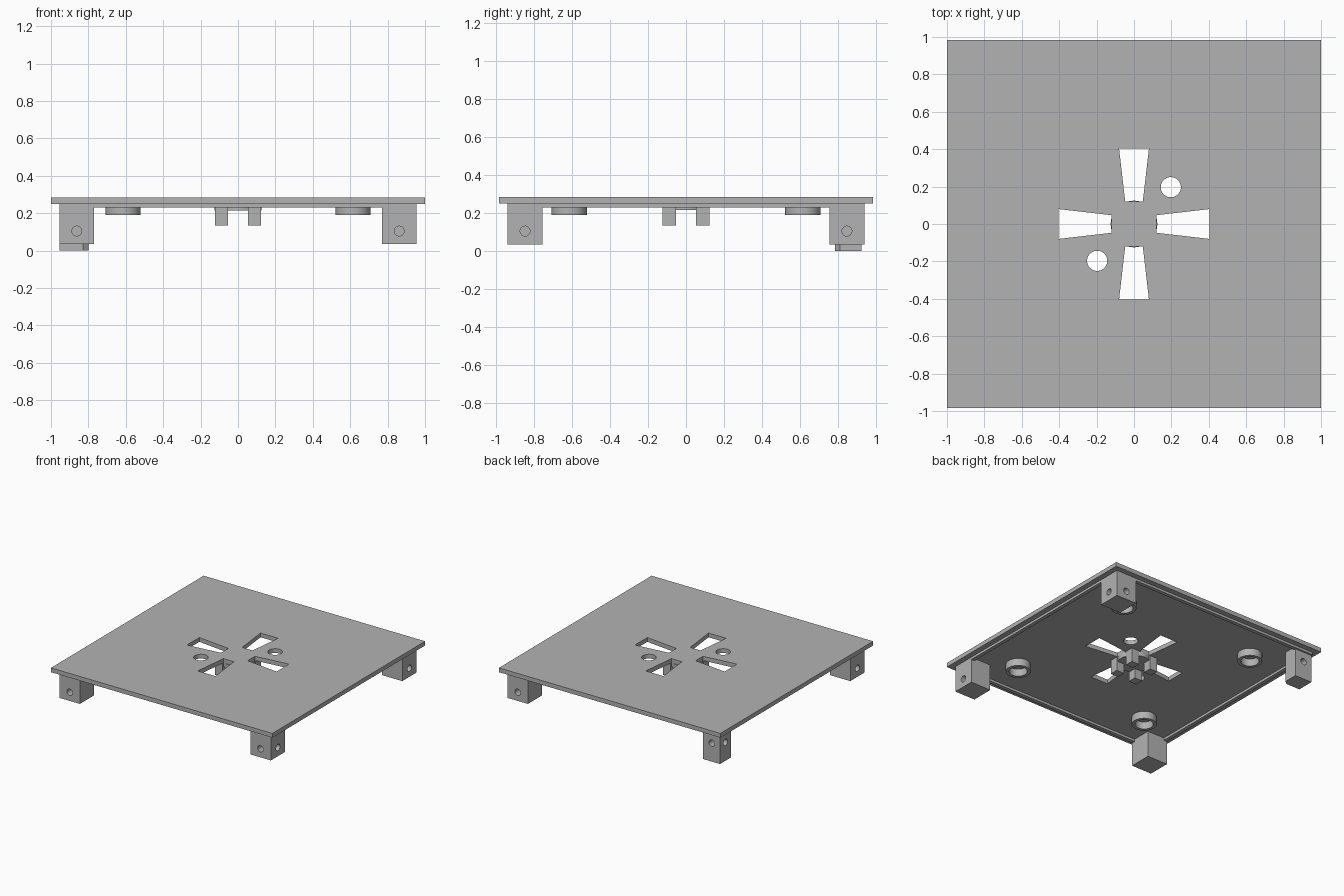
import bpy, bmesh, math
from mathutils import Matrix

cube = bpy.data.objects.get("Cube")
if cube:
    bpy.data.objects.remove(cube, do_unlink=True)

grey = bpy.data.materials.new("plain_grey")
grey.use_nodes = True
GREY = (0.45, 0.45, 0.45, 1)
grey.diffuse_color = GREY
grey.node_tree.nodes["Principled BSDF"].inputs["Base Color"].default_value = GREY


def finish(name, bm):
    bmesh.ops.recalc_face_normals(bm, faces=bm.faces)
    mesh = bpy.data.meshes.new(name)
    bm.to_mesh(mesh)
    bm.free()
    mesh.materials.append(grey)
    obj = bpy.data.objects.new(name, mesh)
    bpy.context.scene.collection.objects.link(obj)
    return obj


def prism(name, outline, z0, z1):
    """Extrude a flat outline from z0 up to z1."""
    bm = bmesh.new()
    face = bm.faces.new([bm.verts.new((x, y, z0)) for x, y in outline])
    new = bmesh.ops.extrude_face_region(bm, geom=[face])["geom"]
    verts = [v for v in new if isinstance(v, bmesh.types.BMVert)]
    bmesh.ops.translate(bm, verts=verts, vec=(0, 0, z1 - z0))
    return finish(name, bm)


def box(name, x0, x1, y0, y1, z0, z1):
    return prism(name, [(x0, y0), (x1, y0), (x1, y1), (x0, y1)], z0, z1)


def cylinder(name, radius, depth, centre, axis="Z"):
    turn = {"X": Matrix.Rotation(math.pi / 2, 4, "Y"),
            "Y": Matrix.Rotation(math.pi / 2, 4, "X"), "Z": Matrix()}[axis]
    bm = bmesh.new()
    bmesh.ops.create_cone(bm, cap_ends=True, segments=40, radius1=radius, radius2=radius,
                          depth=depth, matrix=Matrix.Translation(centre) @ turn)
    return finish(name, bm)


def cut(obj, cutters):
    """Subtract the cutters, bake the result and drop the helpers."""
    for c in cutters:
        c.hide_render = True
        mod = obj.modifiers.new("cut", "BOOLEAN")
        mod.operation, mod.solver, mod.object = "DIFFERENCE", "EXACT", c
    deps = bpy.context.evaluated_depsgraph_get()
    baked = bpy.data.meshes.new_from_object(obj.evaluated_get(deps))
    obj.modifiers.clear()
    obj.data = baked
    for c in cutters:
        bpy.data.objects.remove(c, do_unlink=True)


def smooth(obj):
    bpy.ops.object.select_all(action="DESELECT")
    obj.select_set(True)
    bpy.context.view_layer.objects.active = obj
    bpy.ops.object.shade_smooth_by_angle(angle=math.radians(30))


CORNERS = [(sx, sy) for sx in (-1, 1) for sy in (-1, 1)]
TOP, UNDER = 0.285, 0.25

# Top plate with four flared slots and two round holes
plate = box("top_plate", -1, 1, -0.985, 0.985, UNDER, TOP)
cutters = []
for i in range(4):
    slot = prism("slot_cutter", [(-0.047, 0.12), (0.047, 0.12), (0.08, 0.405), (-0.08, 0.405)],
                 0.2, 0.4)
    slot.data.transform(Matrix.Rotation(i * math.pi / 2, 4, "Z"))
    cutters.append(slot)
for s in (-1, 1):
    cutters.append(cylinder("hole_cutter", 0.054, 0.3, (s * 0.197, s * 0.197, 0.27)))
cut(plate, cutters)
smooth(plate)

# Raised lip under the plate edge
lip = box("under_lip", -0.955, 0.955, -0.94, 0.94, 0.23, UNDER)
cut(lip, [box("lip_cutter", -0.925, 0.925, -0.91, 0.91, 0.1, 0.4)])

# Corner legs with blind holes in their outer faces
for sx, sy in CORNERS:
    odd = (sx, sy) == (-1, 1)
    if odd:
        # The longer, slimmer leg with its inner corner chamfered
        leg = prism("long_leg", [(-0.955, 0.785), (-0.83, 0.785), (-0.8, 0.81),
                                 (-0.8, 0.925), (-0.955, 0.925)], 0, UNDER)
        cx, cy, hz, ox, oy = -0.88, 0.855, 0.15, 0.955, 0.925
    else:
        xs, ys = sorted((sx * 0.77, sx * 0.955)), sorted((sy * 0.755, sy * 0.94))
        leg = box("corner_leg", *xs, *ys, 0.035, UNDER)
        cx, cy, hz, ox, oy = sx * 0.862, sy * 0.847, 0.105, 0.955, 0.94
    cut(leg, [cylinder("x_hole_cutter", 0.026, 0.12, (sx * ox, cy, hz), "X"),
              cylinder("y_hole_cutter", 0.026, 0.12, (cx, sy * oy, hz), "Y")])
    smooth(leg)

# Round sockets under the plate
for sx, sy in CORNERS:
    x, y = sx * 0.615, sy * 0.615
    ring = cylinder("round_socket", 0.093, 0.06, (x, y, 0.22))
    cut(ring, [cylinder("socket_cutter", 0.068, 0.2, (x, y, 0.22))])
    smooth(ring)

# Central disc and its four posts
smooth(cylinder("centre_disc", 0.125, UNDER - 0.215, (0, 0, 0.2325)))
for sx, sy in CORNERS:
    xs, ys = sorted((sx * 0.053, sx * 0.123)), sorted((sy * 0.053, sy * 0.123))
    box("centre_post", *xs, *ys, 0.135, UNDER)
